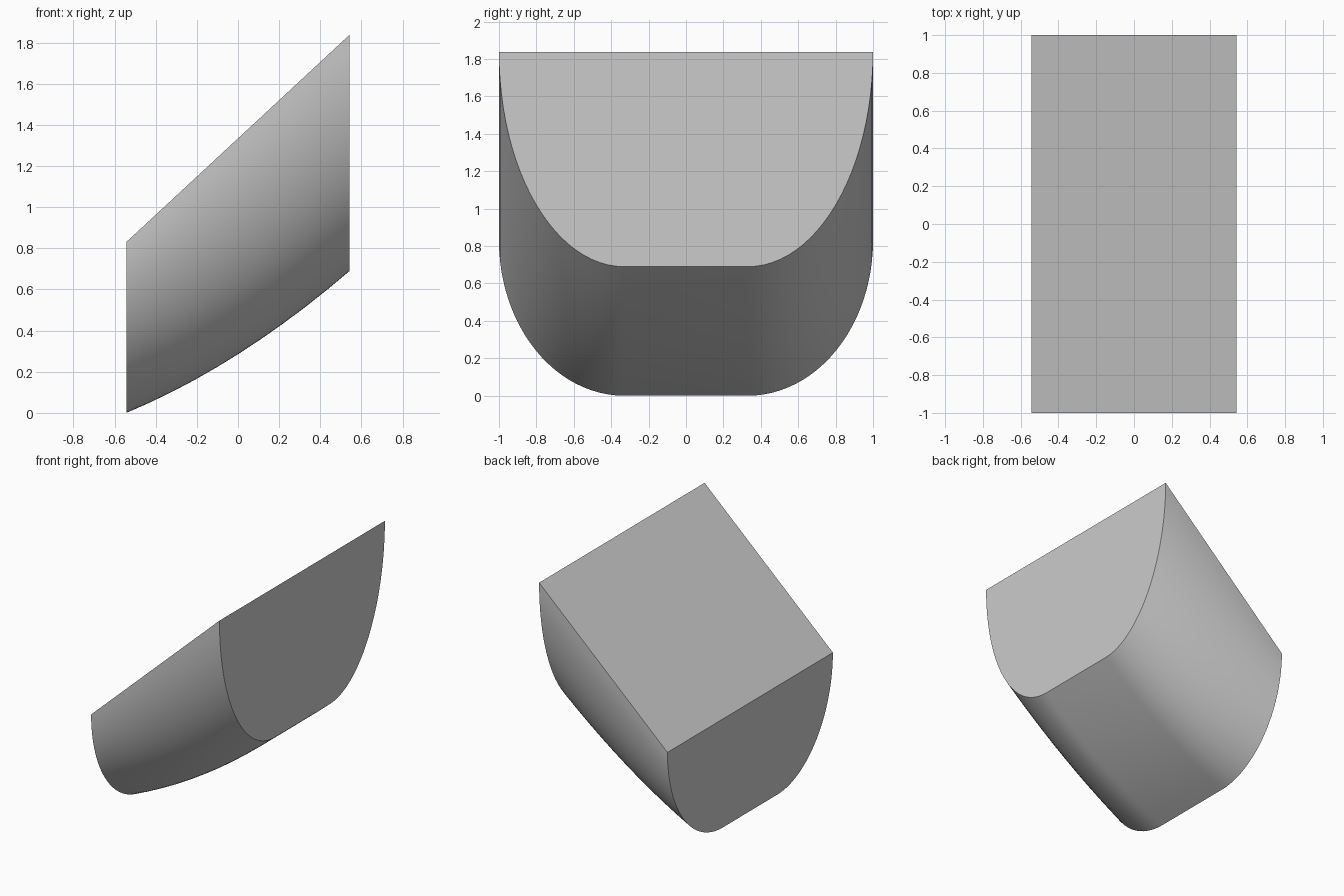
import bpy, bmesh
from math import sin, cos, pi, radians

cube = bpy.data.objects.get("Cube")
if cube:
    bpy.data.objects.remove(cube, do_unlink=True)

HALF_LENGTH = 0.543
FLAT = 0.33          # half width of the flat strip underneath
STATIONS = 10
ARC_STEPS = 24


def section(t):
    """U-shaped section at fraction t of the length: flat base, elliptical sides."""
    x = HALF_LENGTH * (2 * t - 1)
    top = 0.83 + 1.008 * t
    bottom = 0.69 * t - 0.24 * t * (1 - t)
    angles = [pi / 2 * i / ARC_STEPS for i in range(ARC_STEPS + 1)]
    side = [(FLAT + (1 - FLAT) * cos(a), top - (top - bottom) * sin(a)) for a in angles]
    return [(x, y, z) for y, z in side] + [(x, -y, z) for y, z in reversed(side)]


# Loft the sections into a closed trough-shaped solid
bm = bmesh.new()
rings = [[bm.verts.new(p) for p in section(i / STATIONS)] for i in range(STATIONS + 1)]
for a, b in zip(rings, rings[1:]):
    for j in range(len(a) - 1):
        bm.faces.new((a[j], a[j + 1], b[j + 1], b[j]))

# Flat ends and the sloping flat top
bm.faces.new(rings[0])
bm.faces.new(rings[-1])
bm.faces.new([r[0] for r in rings] + [r[-1] for r in reversed(rings)])
bmesh.ops.recalc_face_normals(bm, faces=bm.faces)

mesh = bpy.data.meshes.new("sloped_trough_block")
bm.to_mesh(mesh)
bm.free()
block = bpy.data.objects.new("sloped_trough_block", mesh)
bpy.context.collection.objects.link(block)

# Smooth the curved skin, keep the rims sharp
bpy.ops.object.select_all(action='DESELECT')
block.select_set(True)
bpy.context.view_layer.objects.active = block
bpy.ops.object.shade_smooth_by_angle(angle=radians(30))
